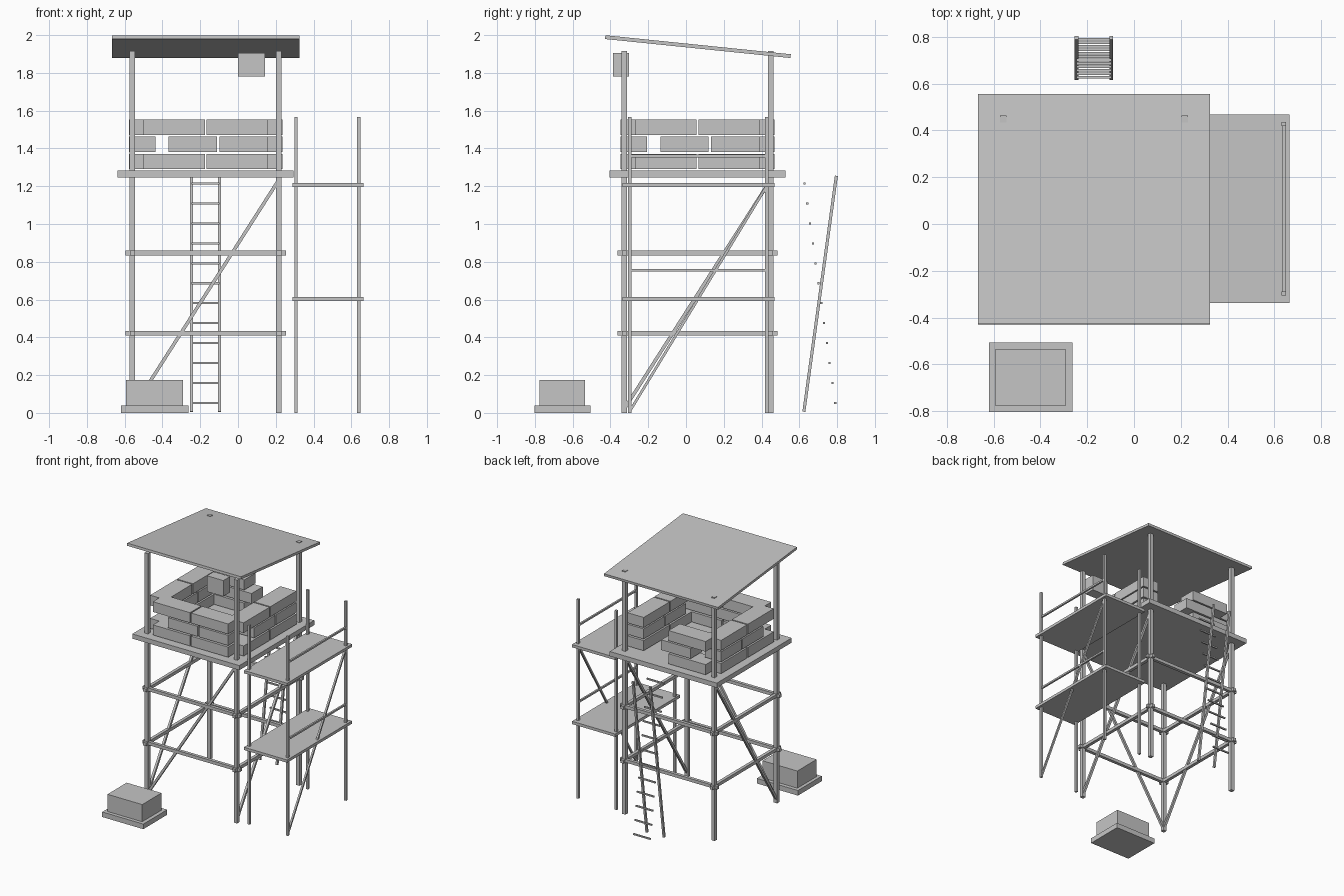
import bpy
from mathutils import Vector

cube = bpy.data.objects.get("Cube")
if cube:
    bpy.data.objects.remove(cube, do_unlink=True)

grey = bpy.data.materials.new("plain_grey")
grey.use_nodes = True
GREY = (0.56, 0.56, 0.56, 1)
grey.diffuse_color = GREY
for node in grey.node_tree.nodes:
    if node.type == 'BSDF_PRINCIPLED':
        node.inputs["Base Color"].default_value = GREY


def block(name, center, size, rotation=None):
    """Box with the given centre and full size."""
    bpy.ops.mesh.primitive_cube_add(size=1, location=center)
    ob = bpy.context.object
    ob.name = name
    ob.scale = size
    if rotation:
        ob.rotation_mode = 'QUATERNION'
        ob.rotation_quaternion = rotation
    ob.data.materials.append(grey)
    return ob


def box(name, x, y, z):
    """Box from its ranges along each axis."""
    ranges = (x, y, z)
    return block(name, [(a + b) / 2 for a, b in ranges], [b - a for a, b in ranges])


def beam(name, start, end, width):
    """Square bar between two points."""
    a, b = Vector(start), Vector(end)
    d = b - a
    return block(name, (a + b) / 2, (width, width, d.length), d.to_track_quat('Z', 'Y'))


# Tower frame: centre and half spacing of the posts
CX, CY, H = -0.171, 0.061, 0.388
LEFT, RIGHT, FRONT, BACK = CX - H, CX + H, CY - H, CY + H

for x in (LEFT, RIGHT):
    for y in (FRONT, BACK):
        beam("tower_post", (x, y, 0), (x, y, 1.915), 0.029)

# Horizontal rails around the frame
R = H + 0.036
for z in (0.422, 0.846):
    for s in (-1, 1):
        beam("frame_rail", (CX - R, CY + s * H, z), (CX + R, CY + s * H, z), 0.025)
        beam("frame_rail", (CX + s * H, CY - R, z), (CX + s * H, CY + R, z), 0.025)

# Diagonal braces on three sides
beam("front_brace", (LEFT, FRONT, 0.02), (RIGHT, FRONT, 1.235), 0.018)
for x in (LEFT, RIGHT):
    beam("side_brace", (x, FRONT, 0.02), (x, BACK, 1.235), 0.018)

# Deck and tilted roof
P = 0.466
box("deck", (CX - P, CX + P), (CY - P, CY + P), (1.247, 1.284))
roof = block("roof", (CX, 0.063, 1.939), (0.992, 0.987, 0.02))
roof.rotation_euler.x = -0.102

# Wall of stacked blocks: rows alternate between two brick layouts
OUTER, INNER = 0.407, 0.267
EVEN = [(-0.328, -0.005), (0.005, 0.328)]
ODD = [(-0.197, 0.059), (0.072, 0.328)]
for z, spans in ((1.29, EVEN), (1.382, ODD), (1.472, EVEN)):
    height = (z, z + 0.08)
    for a, b in spans:
        along_x = (CX + a, CX + b)
        along_y = (CY + a, CY + b)
        box("wall_block", along_x, (CY - OUTER, CY - INNER), height)
        box("wall_block", (CX - OUTER, CX - INNER), along_y, height)
        box("wall_block", (CX + INNER, CX + OUTER), along_y, height)
    # The back has one block per row, leaving the entrance open
    a, b = spans[0]
    box("wall_block", (CX + a, CX + b), (CY + INNER, CY + OUTER), height)

# Lamp box hanging under the roof
box("lamp_box", (0.0, 0.142), (-0.386, -0.302), (1.78, 1.905))

# Side scaffold
SX_IN, SX_OUT, SY_F, SY_B = 0.307, 0.64, -0.297, 0.427
for x in (SX_IN, SX_OUT):
    for y in (SY_F, SY_B):
        beam("scaffold_post", (x, y, 0), (x, y, 1.567), 0.018)
for z in (0.603, 1.207):
    box("scaffold_platform", (0.288, 0.664), (-0.337, 0.469), (z - 0.011, z + 0.011))
    beam("scaffold_handrail", (SX_OUT, SY_F, z + 0.153), (SX_OUT, SY_B, z + 0.153), 0.014)
beam("scaffold_brace", (SX_OUT, SY_F, 0.01), (SX_OUT, SY_B, 1.2), 0.014)

# Ladder: rails lean back, rungs step the other way
L1, L2 = -0.246, -0.097
for x in (L1, L2):
    beam("ladder_rail", (x, 0.624, 0.006), (x, 0.796, 1.255), 0.016)
for i in range(12):
    t = i / 11
    y, z = 0.79 - 0.163 * t, 0.053 + 1.161 * t
    beam("ladder_rung", (L1, y, z), (L2, y, z), 0.011)

# Crate on a low base
box("crate_base", (-0.62, -0.262), (-0.803, -0.506), (0, 0.04))
box("crate", (-0.594, -0.291), (-0.775, -0.536), (0.04, 0.175))
